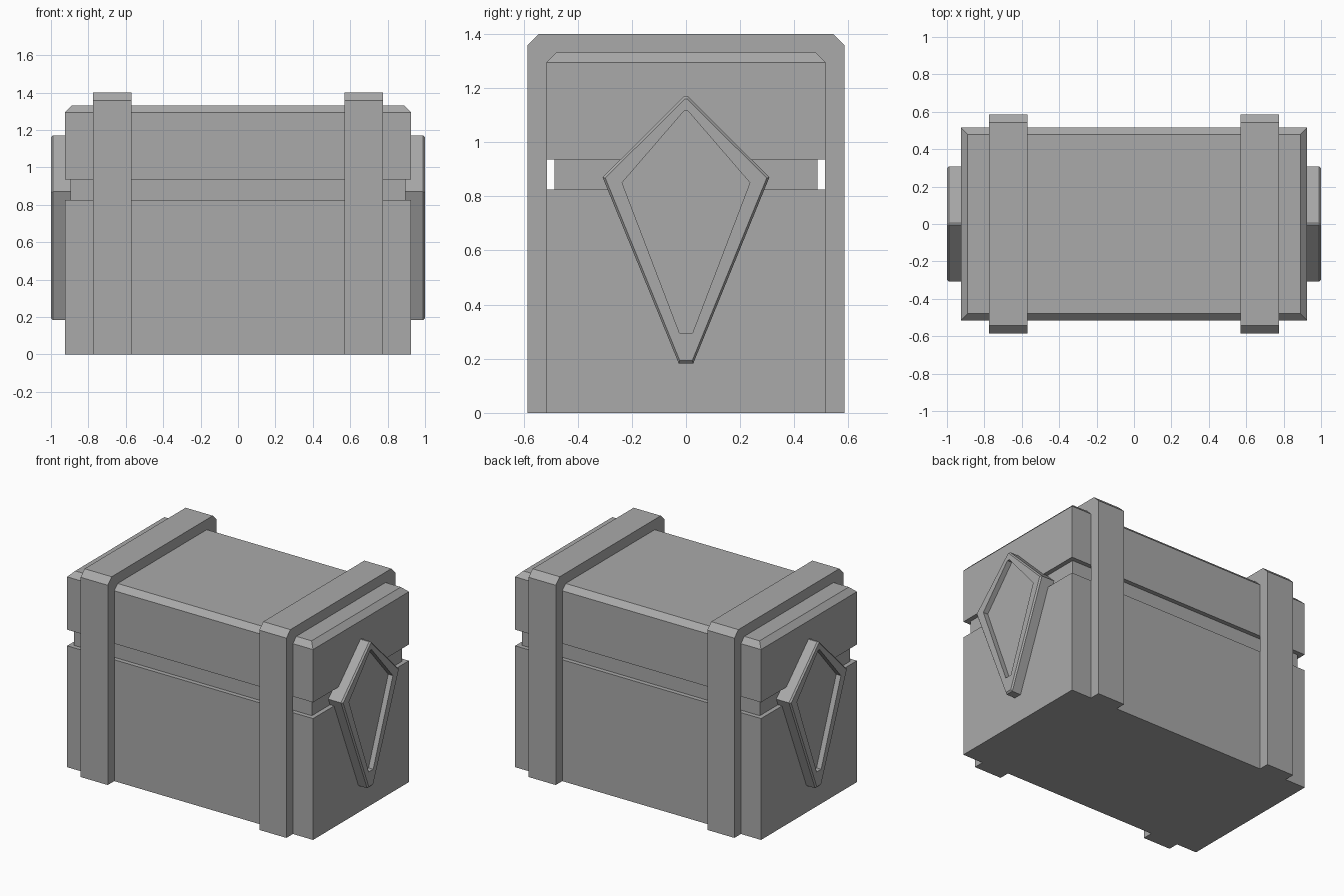
import bpy
import bmesh
from mathutils import Vector

cube = bpy.data.objects.get("Cube")
if cube:
    bpy.data.objects.remove(cube, do_unlink=True)

grey = bpy.data.materials.new("matte grey")
grey.use_nodes = True
grey.diffuse_color = (0.4, 0.4, 0.4, 1)
grey.node_tree.nodes["Principled BSDF"].inputs["Base Color"].default_value = grey.diffuse_color


def finish(name, bm):
    bmesh.ops.recalc_face_normals(bm, faces=bm.faces)
    mesh = bpy.data.meshes.new(name)
    bm.to_mesh(mesh)
    bm.free()
    mesh.materials.append(grey)
    obj = bpy.data.objects.new(name, mesh)
    bpy.context.collection.objects.link(obj)
    return obj


def box(name, half_x, half_y, z0, z1, chamfer=0):
    """Box centred on the z axis, with optional chamfered top edges."""
    bm = bmesh.new()
    bmesh.ops.create_cube(bm, size=1)
    for v in bm.verts:
        v.co = (v.co.x * 2 * half_x, v.co.y * 2 * half_y, z1 if v.co.z > 0 else z0)
    if chamfer:
        top = [e for e in bm.edges if all(v.co.z == e.verts[0].co.z and v.co.z > (z0 + z1) / 2
                                          for v in e.verts)]
        bmesh.ops.bevel(bm, geom=top, offset=chamfer, segments=1, affect='EDGES')
    return finish(name, bm)


def extrude_profile(bm, points, x0, x1):
    """Extrude a closed (y, z) outline along x and return the end face."""
    face = bm.faces.new([bm.verts.new((x0, y, z)) for y, z in points])
    res = bmesh.ops.extrude_face_region(bm, geom=[face], use_keep_orig=True)
    verts = [g for g in res["geom"] if isinstance(g, bmesh.types.BMVert)]
    bmesh.ops.translate(bm, verts=verts, vec=(x1 - x0, 0, 0))
    return next(g for g in res["geom"] if isinstance(g, bmesh.types.BMFace))


# Chest body, recessed neck and chamfered lid
box("chest_body", 0.925, 0.515, 0, 0.825)
box("chest_neck", 0.895, 0.485, 0.8, 0.95)
box("chest_lid", 0.925, 0.515, 0.935, 1.33, chamfer=0.036)


# Straps arching over the chest
def arch_side(half, top, cut):
    return [(half, 0), (half, top - cut), (half - cut, top)]


def strap(name, x):
    outer = arch_side(0.585, 1.4, 0.042)
    inner = arch_side(0.514, 1.329, 0.036)
    outline = outer + [(-y, z) for y, z in reversed(outer)]
    outline += [(-y, z) for y, z in inner] + list(reversed(inner))
    bm = bmesh.new()
    extrude_profile(bm, outline, x - 0.102, x + 0.102)
    finish(name, bm)


# Kite-shaped end plates with a bevelled rim and a sunken panel
def kite(width, mid, top, bottom, foot, tip):
    half = [(foot, bottom), (width, mid), (tip, top)]
    return half + [(-y, z) for y, z in reversed(half)]


def end_plate(name, side):
    layers = [
        (0.88, kite(0.308, 0.87, 1.17, 0.183, 0.027, 0.006)),
        (0.99, kite(0.308, 0.87, 1.17, 0.183, 0.027, 0.006)),
        (1.0, kite(0.298, 0.867, 1.16, 0.193, 0.023, 0.004)),
        (1.0, kite(0.236, 0.85, 1.114, 0.295, 0.024, 0.008)),
        (0.965, kite(0.236, 0.85, 1.114, 0.295, 0.024, 0.008)),
    ]
    bm = bmesh.new()
    rings = [[bm.verts.new(Vector((side * x, y, z))) for y, z in pts] for x, pts in layers]
    for a, b in zip(rings, rings[1:]):
        for i in range(len(a)):
            j = (i + 1) % len(a)
            bm.faces.new((a[i], a[j], b[j], b[i]))
    bm.faces.new(rings[0])
    bm.faces.new(rings[-1])
    finish(name, bm)


for label, side in (("left", 1), ("right", -1)):
    strap(label + "_strap", side * 0.672)
    end_plate(label + "_end_plate", side)
